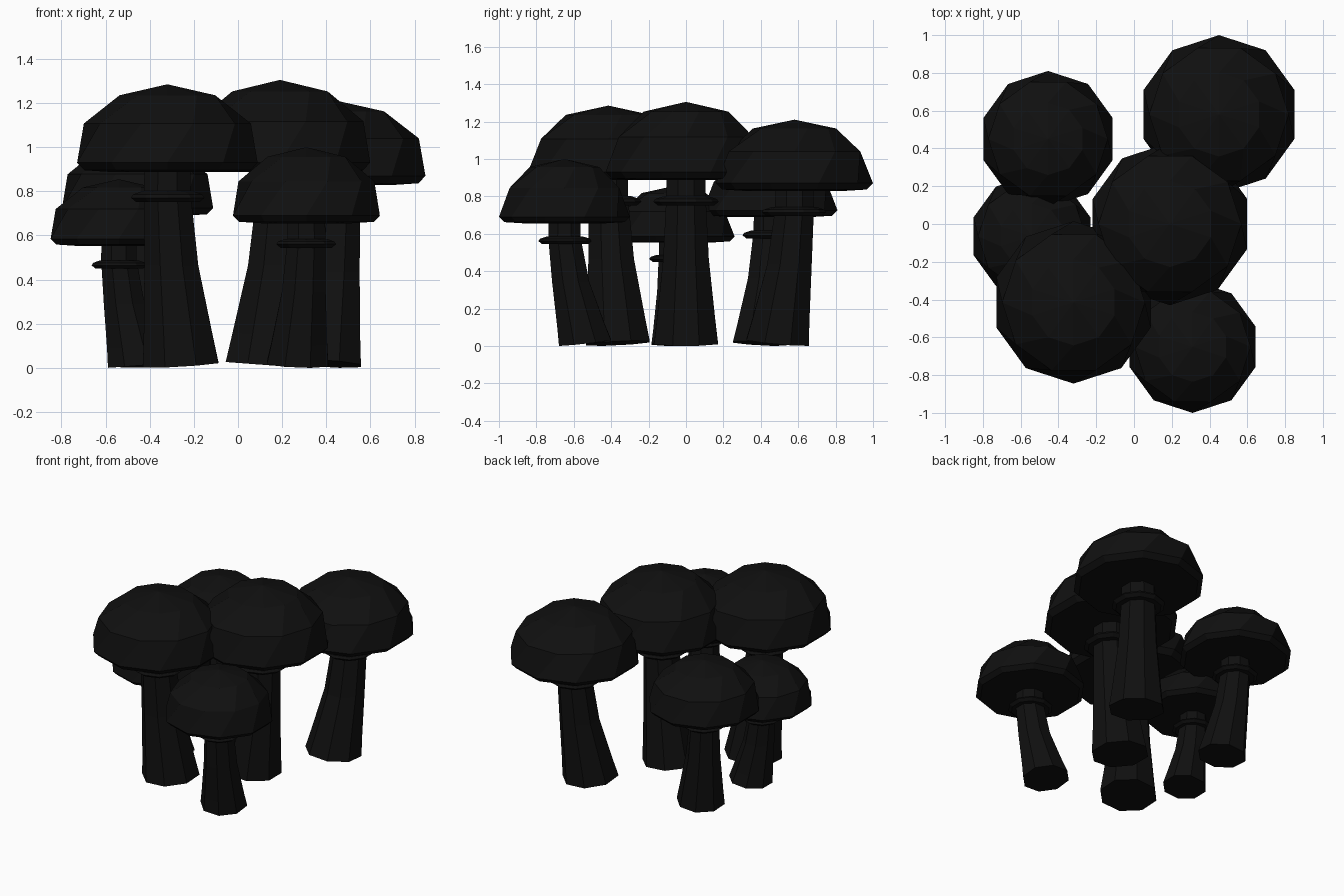
import bpy, bmesh
from math import sin, cos, pi
from mathutils import Vector

if "Cube" in bpy.data.objects:
    bpy.data.objects.remove(bpy.data.objects["Cube"])

dark = bpy.data.materials.new("dark")
dark.diffuse_color = (0.005, 0.005, 0.005, 1)
dark.use_nodes = True
dark.node_tree.nodes["Principled BSDF"].inputs["Base Color"].default_value = dark.diffuse_color


def ring(center, radius, sides, turn=0.0, tilt=(0, 0)):
    """Points of a polygon; tilt raises it along x and y."""
    pts = []
    for i in range(sides):
        a = turn + 2 * pi * i / sides
        dx, dy = radius * cos(a), radius * sin(a)
        pts.append(Vector(center) + Vector((dx, dy, dx * tilt[0] + dy * tilt[1])))
    return pts


def loft(name, rings, apex=None):
    """Skin a stack of equal-sided rings, closed at both ends."""
    bm = bmesh.new()
    loops = [[bm.verts.new(p) for p in r] for r in rings]
    n = len(loops[0])
    for low, high in zip(loops, loops[1:]):
        for i in range(n):
            j = (i + 1) % n
            bm.faces.new((low[i], low[j], high[j], high[i]))
    bm.faces.new(loops[0][::-1])
    if apex:
        top = bm.verts.new(apex)
        for i in range(n):
            bm.faces.new((loops[-1][i], loops[-1][(i + 1) % n], top))
    else:
        bm.faces.new(loops[-1])
    bmesh.ops.recalc_face_normals(bm, faces=bm.faces)
    mesh = bpy.data.meshes.new(name)
    bm.to_mesh(mesh)
    bm.free()
    mesh.materials.append(dark)
    bpy.context.collection.objects.link(bpy.data.objects.new(name, mesh))


def mushroom(tag, x, y, base, rim, top, R):
    h = top - rim
    s = R / 0.43
    t0 = pi / 2
    # Faceted cap: underside, rim, dome (upper ring turned half a step)
    loft(tag + "_cap", [
        ring((x, y, rim - 0.1 * R), R * 0.6, 10, t0),
        ring((x, y, rim - 0.08 * R), R * 0.92, 10, t0),
        ring((x, y, rim), R, 10, t0),
        ring((x, y, rim + 0.5 * h), R * 0.88, 10, t0 + pi / 10),
        ring((x, y, rim + 0.86 * h), R * 0.53, 10, t0 + pi / 5),
    ], (x, y, top))
    # Stem leaning outward from a wide foot
    bx, by = base
    tilt = ((bx - x) * -0.0 - bx * 0.0, 0)
    lean = Vector((x - bx, y - by))
    tilt = -lean
    def at(f, z):
        return (bx + (x - bx) * f, by + (y - by) * f, z)
    foot = 0.185 * s * lean.length
    loft(tag + "_stem", [
        ring(at(0, foot), 0.185 * s, 8, pi / 8, tilt),
        ring(at(0.2, 0.16 * rim), 0.168 * s, 8, pi / 8, tilt * 0.7),
        ring(at(0.7, 0.5 * rim), 0.132 * s, 8, pi / 8),
        ring(at(1, 0.84 * rim), 0.115 * s, 8, pi / 8),
        ring(at(1, rim), 0.112 * s, 8, pi / 8),
    ])
    # Collar under the cap
    z = rim - 0.37 * R
    loft(tag + "_collar", [
        ring(at(0.97, z - 0.02 * s), 0.15 * s, 10, t0),
        ring(at(0.97, z), 0.175 * s, 10, t0),
        ring(at(0.97, z + 0.015 * s), 0.165 * s, 10, t0),
        ring(at(0.98, z + 0.03 * s), 0.12 * s, 10, t0),
    ])


# name, cap centre, foot centre, rim height, top height, cap radius
for m in [
    ("back_right", 0.45, 0.58, (0.39, 0.49), 0.87, 1.21, 0.42),
    ("middle", 0.19, 0.0, (0.115, 0.0), 0.93, 1.305, 0.43),
    ("front_left", -0.32, -0.415, (-0.26, -0.365), 0.93, 1.285, 0.43),
    ("front_right", 0.31, -0.65, (0.27, -0.54), 0.69, 1.0, 0.35),
    ("back_left", -0.455, 0.45, (-0.39, 0.395), 0.725, 1.03, 0.36),
    ("left", -0.54, -0.065, (-0.46, -0.055), 0.585, 0.855, 0.325),
]:
    mushroom(*m)
